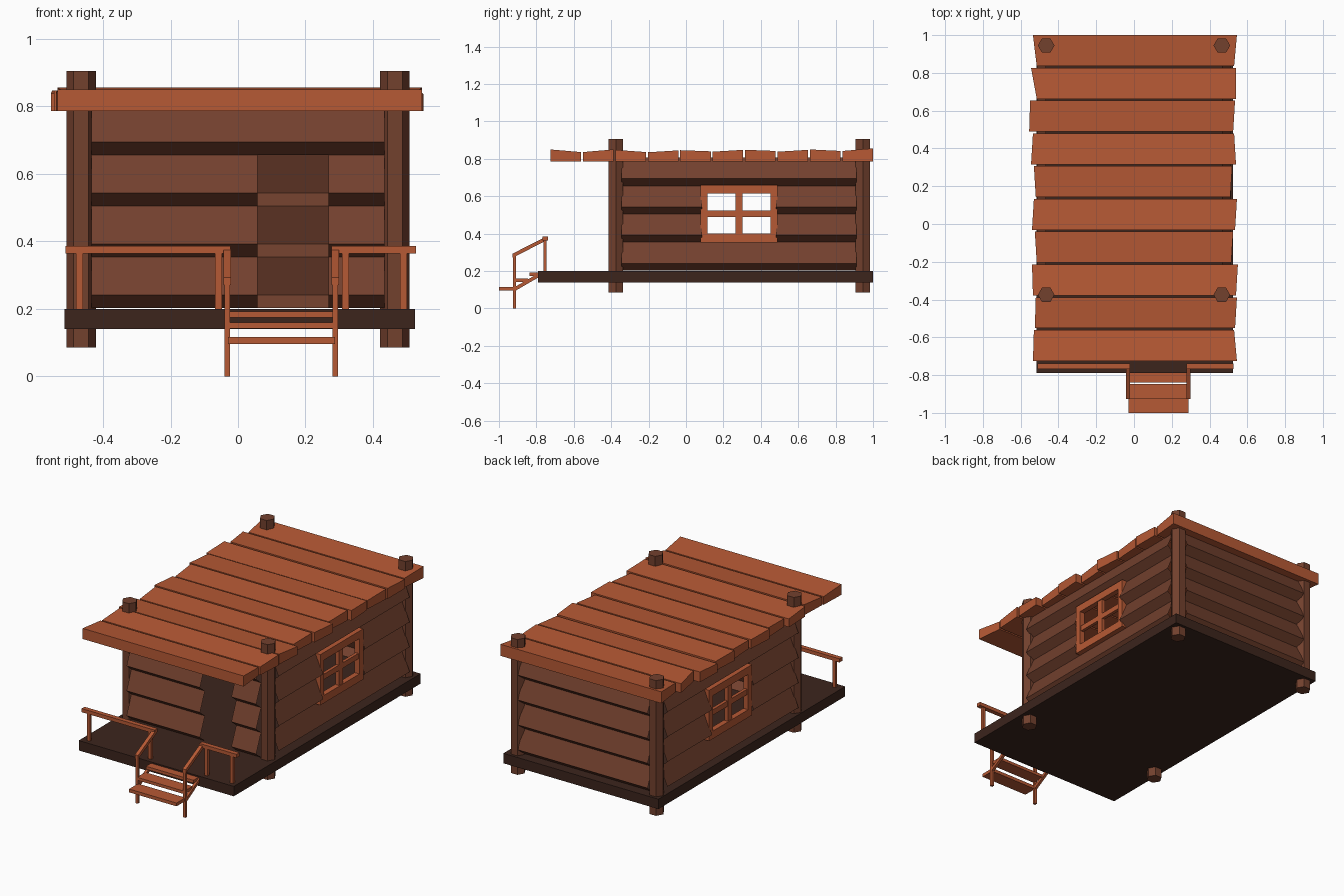
import bpy, bmesh, math
from mathutils import Vector

if "Cube" in bpy.data.objects:
    bpy.data.objects.remove(bpy.data.objects["Cube"])


def material(name, rgb):
    m = bpy.data.materials.new(name)
    m.diffuse_color = (*rgb, 1)
    m.use_nodes = True
    m.node_tree.nodes["Principled BSDF"].inputs["Base Color"].default_value = m.diffuse_color
    return m


ORANGE = material("light_wood", (0.47, 0.10, 0.035))
BROWN = material("wall_wood", (0.17, 0.052, 0.027))
DARK = material("floor_wood", (0.045, 0.018, 0.012))


def finish(name, bm, mat, mirror=False):
    me = bpy.data.meshes.new(name)
    bm.to_mesh(me)
    bm.free()
    me.materials.append(mat)
    ob = bpy.data.objects.new(name, me)
    bpy.context.collection.objects.link(ob)
    if mirror:
        ob.modifiers.new("mirror", 'MIRROR').use_mirror_merge = False
    return ob


def add_box(bm, x, y, z):
    """Box from (min, max) ranges."""
    verts = bmesh.ops.create_cube(bm, size=1)["verts"]
    for v in verts:
        v.co = Vector([r[0] + (c + 0.5) * (r[1] - r[0]) for c, r in zip(v.co, (x, y, z))])
    return verts


def boxes(name, mat, items, mirror=False):
    bm = bmesh.new()
    for item in items:
        add_box(bm, *item)
    return finish(name, bm, mat, mirror)


def add_slope(bm, x, y, z, height):
    """Bar running from (y0, z0) to (y1, z1), with upright ends."""
    for v in add_box(bm, x, (0, 1), (0, 1)):
        t, h = v.co.y, v.co.z
        v.co.y = y[0] + t * (y[1] - y[0])
        v.co.z = z[0] + t * (z[1] - z[0]) + (h - 0.5) * height


# Floor
boxes("floor", DARK, [((-0.515, 0.525), (-0.79, 1.0), (0.14, 0.20))])

# Hexagonal corner posts
bm = bmesh.new()
for y in (-0.375, 0.945):
    ring = bmesh.ops.create_cone(bm, cap_ends=True, segments=6, radius1=0.044,
                                 radius2=0.044, depth=0.82)["verts"]
    xmax = max(v.co.x for v in ring)
    if xmax < 0.0435:  # keep a corner of the hexagon pointing sideways
        for v in ring:
            v.co.x, v.co.y = v.co.y, -v.co.x
    bmesh.ops.translate(bm, verts=ring, vec=(0.465, y, 0.495))
finish("corner_posts", bm, BROWN, mirror=True)

# Walls: folded clapboard sheets, four rows high
ROWS = (0.203, 0.354, 0.505, 0.656, 0.807)


def wall(name, segments, place, mirror=False):
    """segments are (row, start, end); place maps (along, out, z) to a point."""
    bm = bmesh.new()
    for row, a, b in segments:
        z0, z2 = ROWS[row], ROWS[row + 1]
        profile = [(0, z0), (0.047, z0 + 0.038), (0, z2)]
        for (o0, h0), (o1, h1) in zip(profile, profile[1:]):
            bm.faces.new([bm.verts.new(place(*p)) for p in
                          ((a, o0, h0), (b, o0, h0), (b, o1, h1), (a, o1, h1))])
    bmesh.ops.remove_doubles(bm, verts=bm.verts, dist=0.0005)
    return finish(name, bm, BROWN, mirror)


wall("front_wall",
     [(r, -0.435, 0.058) for r in range(3)] + [(r, 0.268, 0.435) for r in range(3)]
     + [(3, -0.435, 0.435)],
     lambda u, o, z: (u, -0.4 - o, z))
wall("back_wall", [(r, -0.435, 0.435) for r in range(4)],
     lambda u, o, z: (-u, 0.942 + o, z))
wall("side_walls",
     [(0, -0.345, 0.912), (3, -0.345, 0.912)]
     + [(r, a, b) for r in (1, 2) for a, b in ((-0.345, 0.085), (0.482, 0.912))],
     lambda u, o, z: (0.466 + o, u, z), mirror=True)

# Window frames with a cross bar
wx = (0.465, 0.498)
boxes("window_frames", ORANGE,
      [(wx, y, (0.353, 0.66)) for y in ((0.078, 0.115), (0.452, 0.489))]
      + [(wx, (0.115, 0.452), z) for z in ((0.353, 0.40), (0.614, 0.66))]
      + [((0.47, 0.493), (0.265, 0.302), (0.40, 0.614)),
         ((0.472, 0.491), (0.115, 0.452), (0.49, 0.523))], mirror=True)

# Roof planks: left front, left back, right front, right back, top front, top back
PLANKS = [
    (-0.535, -0.530, 0.545, 0.530, 0.850, 0.836), (-0.525, -0.520, 0.535, 0.545, 0.836, 0.850),
    (-0.535, -0.540, 0.540, 0.550, 0.848, 0.836), (-0.515, -0.525, 0.515, 0.525, 0.835, 0.845),
    (-0.540, -0.530, 0.535, 0.545, 0.846, 0.840), (-0.520, -0.530, 0.510, 0.520, 0.838, 0.848),
    (-0.545, -0.535, 0.540, 0.530, 0.848, 0.842), (-0.555, -0.550, 0.525, 0.535, 0.838, 0.848),
    (-0.515, -0.545, 0.540, 0.540, 0.850, 0.842), (-0.515, -0.535, 0.530, 0.545, 0.842, 0.856),
]
bm = bmesh.new()
for i, (lf, lb, rf, rb, tf, tb) in enumerate(PLANKS):
    y = -0.725 + i * 0.1735
    for v in add_box(bm, (0, 1), (0, 1), (0, 1)):
        right, back, top = (c > 0.5 for c in v.co)
        v.co = (((rb if back else rf) if right else (lb if back else lf)),
                y + 0.1635 * back, (tb if back else tf) if top else 0.786)
finish("roof_planks", bm, ORANGE)

# Porch railing
boxes("porch_railing", ORANGE,
      [((x - 0.01, x + 0.01), (-0.763, -0.745), (0.20, 0.366))
       for x in (-0.47, -0.058, 0.319, 0.491)]
      + [(x, (-0.767, -0.739), (0.364, 0.386)) for x in ((-0.512, -0.022), (0.277, 0.527))])

# Steps
boxes("step_treads", ORANGE,
      [((-0.03, 0.288), y, z) for y, z in (((-1.0, -0.915), (0.096, 0.116)),
                                           ((-0.925, -0.846), (0.141, 0.159)),
                                           ((-0.838, -0.77), (0.174, 0.192)))])

# Step posts, stringers and sloped handrails
bm = bmesh.new()
for x in (-0.032, 0.288):
    thin = (x - 0.008, x + 0.008)
    add_box(bm, thin, (-0.926, -0.910), (0.0, 0.285))
    add_slope(bm, thin, (-0.925, -0.775), (0.098, 0.185), 0.022)
    add_slope(bm, (x - 0.011, x + 0.011), (-0.927, -0.745), (0.282, 0.375), 0.022)
finish("step_handrails", bm, ORANGE)
